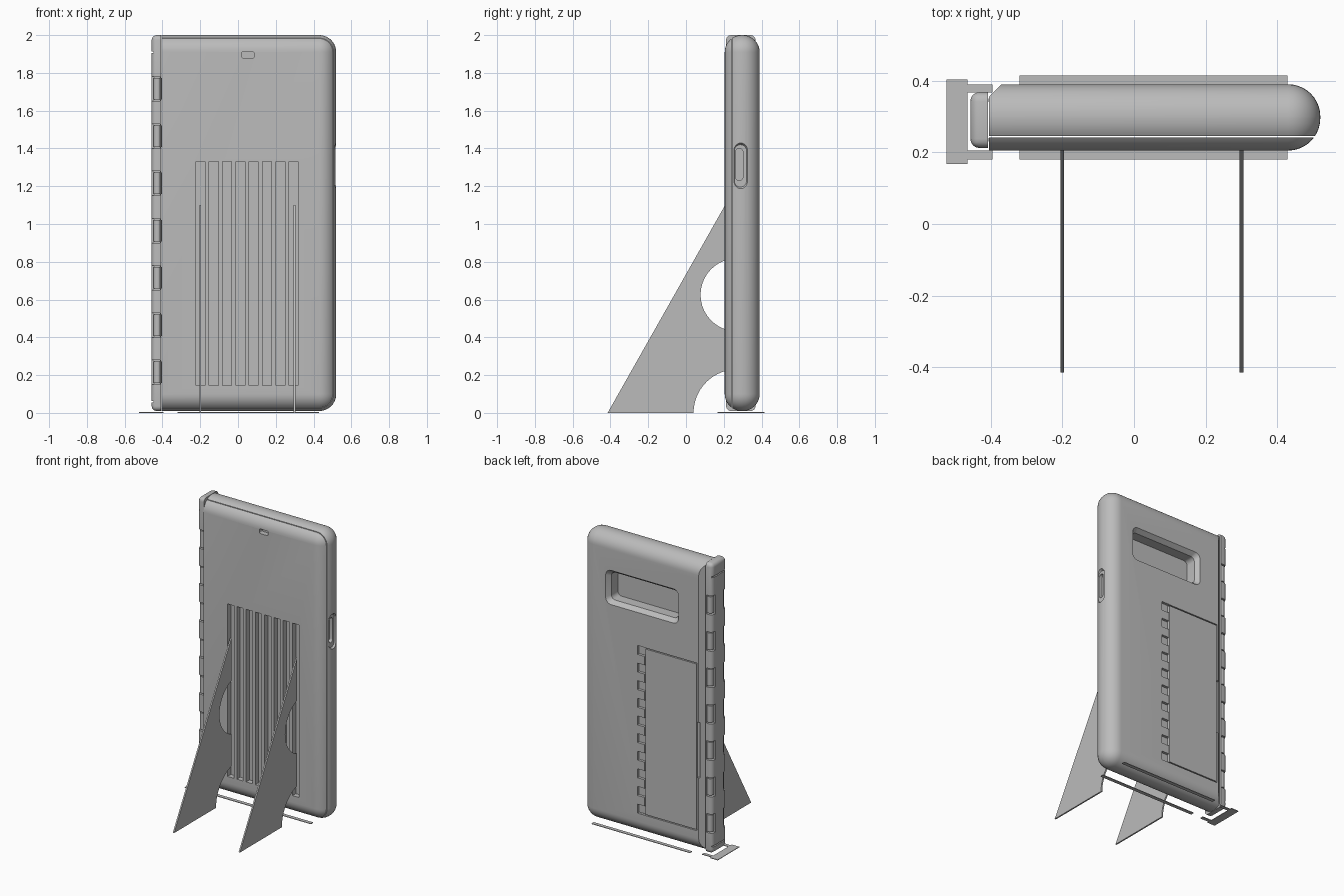
import bpy, bmesh, math
from mathutils import Vector

cube = bpy.data.objects.get("Cube")
if cube:
    bpy.data.objects.remove(cube, do_unlink=True)

grey = bpy.data.materials.new("plain_grey")
grey.use_nodes = True
grey.diffuse_color = (0.5, 0.5, 0.5, 1)
grey.node_tree.nodes["Principled BSDF"].inputs["Base Color"].default_value = (0.5, 0.5, 0.5, 1)


def make(name, bm):
    bmesh.ops.recalc_face_normals(bm, faces=bm.faces)
    mesh = bpy.data.meshes.new(name)
    bm.to_mesh(mesh)
    bm.free()
    mesh.materials.append(grey)
    obj = bpy.data.objects.new(name, mesh)
    bpy.context.collection.objects.link(obj)
    return obj


def add_box(bm, x0, x1, y0, y1, z0, z1):
    verts = bmesh.ops.create_cube(bm, size=1)["verts"]
    for v in verts:
        v.co = ((x0 + x1) / 2 + v.co.x * (x1 - x0),
                (y0 + y1) / 2 + v.co.y * (y1 - y0),
                (z0 + z1) / 2 + v.co.z * (z1 - z0))
    return verts


def boxes(name, *ranges):
    bm = bmesh.new()
    for r in ranges:
        add_box(bm, *r)
    return make(name, bm)


def rounded_loft(name, axis, centre, sections):
    """Rounded-rectangle sections (depth, half width, half height, radius) joined along an axis."""
    bm = bmesh.new()
    rings = []
    for d, w, h, r in sections:
        ring = []
        for q, (sx, sz) in enumerate(((1, 1), (-1, 1), (-1, -1), (1, -1))):
            for i in range(7):
                a = math.pi / 2 * (q + i / 6)
                u = centre[0] + sx * (w - r) + r * math.cos(a)
                v = centre[1] + sz * (h - r) + r * math.sin(a)
                ring.append(bm.verts.new((u, d, v) if axis == "y" else (d, u, v)))
        rings.append(ring)
    for a, b in zip(rings, rings[1:]):
        for i in range(len(a)):
            j = (i + 1) % len(a)
            bm.faces.new((a[i], a[j], b[j], b[i]))
    bm.faces.new(rings[0])
    bm.faces.new(rings[-1])
    return make(name, bm)


def select(obj):
    bpy.ops.object.select_all(action="DESELECT")
    obj.select_set(True)
    bpy.context.view_layer.objects.active = obj


def cut(obj, *cutters):
    for c in cutters:
        c.hide_render = True
        mod = obj.modifiers.new("cut", "BOOLEAN")
        mod.operation = "DIFFERENCE"
        mod.solver = "EXACT"
        mod.object = c
        select(obj)
        bpy.ops.object.modifier_apply(modifier=mod.name)
        bpy.data.objects.remove(c, do_unlink=True)


def smooth(obj):
    select(obj)
    bpy.ops.object.shade_smooth_by_angle(angle=math.radians(30))


FRONT, BACK, SEAM = 0.205, 0.39, 0.243
HINGE_X = -0.405


def body_half(name, keep_front):
    """Slab with full-round top, bottom and outer side, sliced at the seam."""
    bm = bmesh.new()
    add_box(bm, HINGE_X, 0.52, FRONT, BACK, 0.01, 2.0)
    on_hinge = lambda e: all(abs(v.co.x - HINGE_X) < 1e-4 for v in e.verts)
    bmesh.ops.bevel(bm, geom=[e for e in bm.edges if not on_hinge(e)],
                    offset=0.09, segments=10, profile=0.5, affect="EDGES")
    side = -1 if keep_front else 1
    cut_y = SEAM + side * 0.002
    res = bmesh.ops.bisect_plane(bm, geom=bm.verts[:] + bm.edges[:] + bm.faces[:],
                                 plane_co=(0, cut_y, 0), plane_no=(0, side, 0), clear_inner=True)
    rim = [g for g in res["geom_cut"] if isinstance(g, bmesh.types.BMEdge)]
    bmesh.ops.holes_fill(bm, edges=rim)
    return make(name, bm)


# Front lid with ventilation slots and a small opening near the top
lid = body_half("front_lid", True)
slots = [(-0.223 + 0.0705 * i, -0.175 + 0.0705 * i, 0.15, 0.3, 0.145, 1.33) for i in range(8)]
cut(lid, boxes("slot_cutter", *slots),
    rounded_loft("opening_cutter", "y", (0.052, 1.895),
                 [(0.15, 0.033, 0.016, 0.008), (0.3, 0.033, 0.016, 0.008)]))

# Back shell with camera window, side button recess and card door
shell = body_half("back_shell", False)
window = rounded_loft("window_cutter", "y", (0.06, 1.65),
                      [(0.40, 0.285, 0.125, 0.045), (0.36, 0.255, 0.095, 0.03), (0.29, 0.255, 0.095, 0.03)])
button = rounded_loft("button_cutter", "x", (0.288, 1.308),
                      [(0.53, 0.045, 0.128, 0.044), (0.507, 0.032, 0.112, 0.031)])
button_slot = rounded_loft("button_slot_cutter", "x", (0.282, 1.315),
                           [(0.53, 0.019, 0.085, 0.018), (0.485, 0.019, 0.085, 0.018)])
chamfer = boxes("chamfer_cutter", (-0.035, 0.035, -0.035, 0.035, -0.1, 2.1))
chamfer.rotation_euler.z = math.radians(45)
chamfer.location = (HINGE_X - 0.007, BACK + 0.007, 0)
bpy.context.view_layer.update()
cut(shell, window, button, button_slot, chamfer)

# Door outline grooves, toothed hinge edge and finger notch
g, y0, y1 = 0.006, BACK - 0.014, 0.42
door_l, door_r, door_b, door_t = -0.357, 0.035, 0.155, 1.305
cut(shell, boxes("door_side_cutter", (door_l, door_l + g, y0, y1, door_b, door_t)))
for z in (door_b, door_t - g):
    cut(shell, boxes("door_end_cutter", (door_l - 0.001, 0.094, y0, y1, z - 0.001, z + g)))
cut(shell, boxes("door_hinge_cutter", (door_r, door_r + g, y0, y1, door_b, door_t)))
teeth = 10
pitch = (door_t - door_b) / (teeth - 0.5)
cut(shell, boxes("door_teeth_cutter", *[(door_r + 0.002, 0.095, BACK - 0.018, y1,
                                         door_t - i * pitch - pitch / 2, door_t - i * pitch + 0.001)
                                        for i in range(teeth)]))
cut(shell, boxes("finger_cutter", (-0.376, door_l + 0.004, y0, y1, 0.52, 0.90)))

# Hinge spine with alternating knuckle notches on both long corners
bm = bmesh.new()
add_box(bm, -0.457, HINGE_X - 0.002, 0.212, 0.368, 0.01, 2.0)
outer = [e for e in bm.edges if any(v.co.x < -0.45 for v in e.verts)]
bmesh.ops.bevel(bm, geom=outer, offset=0.026, segments=4, profile=0.5, affect="EDGES")
spine = make("hinge_spine", bm)
notches = []
knuckles = [1.715 - 0.25 * i for i in range(7)]
for z in knuckles:
    for ya, yb in ((0.19, 0.248), (0.332, 0.39)):
        notches.append((-0.48, -0.412, ya, yb, z - 0.065, z + 0.065))
cut(spine, boxes("knuckle_cutter", *notches))

# Hinge barrels sitting in the notches
bm = bmesh.new()
for z in knuckles:
    for y in (0.235, 0.345):
        made = bmesh.ops.create_cone(bm, cap_ends=True, segments=20, radius1=0.021, radius2=0.021, depth=0.114)
        bmesh.ops.translate(bm, verts=made["verts"], vec=Vector((-0.427, y, z)))
barrels = make("hinge_barrels", bm)

# Thin seams between the remaining hinge sections
cut(spine, boxes("hinge_seam_cutter", *[(-0.48, -0.447, 0.19, 0.39, z, z + 0.008) for z in (0.055, 1.905)]))


# Kickstand legs: a triangular plate with two round cut-outs
def arc(cy, cz, r, a0, a1, n=16):
    return [(cy + r * math.cos(math.radians(a0 + (a1 - a0) * i / n)),
             cz + r * math.sin(math.radians(a0 + (a1 - a0) * i / n))) for i in range(n + 1)]


outline = ([(-0.415, 0.0), (0.207, 1.10)] + arc(0.27, 0.625, 0.193, 109, 251)
           + arc(0.27, 0.0, 0.23, 106, 180))
for name, x in (("right_leg", -0.2), ("left_leg", 0.3)):
    bm = bmesh.new()
    face = bm.faces.new([bm.verts.new((x - 0.005, y, z)) for y, z in outline])
    side = bmesh.ops.extrude_face_region(bm, geom=[face])
    bmesh.ops.translate(bm, vec=(0.01, 0, 0),
                        verts=[v for v in side["geom"] if isinstance(v, bmesh.types.BMVert)])
    make(name, bm)

# Flat floor strips and the bracket beside the hinge
top = 0.004
boxes("front_floor_strip", (-0.32, 0.428, 0.18, 0.205, 0, top))
boxes("back_floor_strip", (-0.32, 0.428, 0.39, 0.415, 0, top))
boxes("floor_bracket", (-0.523, -0.465, 0.168, 0.403, 0, top),
      (-0.465, -0.395, 0.18, 0.205, 0, top), (-0.465, -0.395, 0.367, 0.39, 0, top))

for obj in (lid, shell, spine, barrels):
    smooth(obj)
